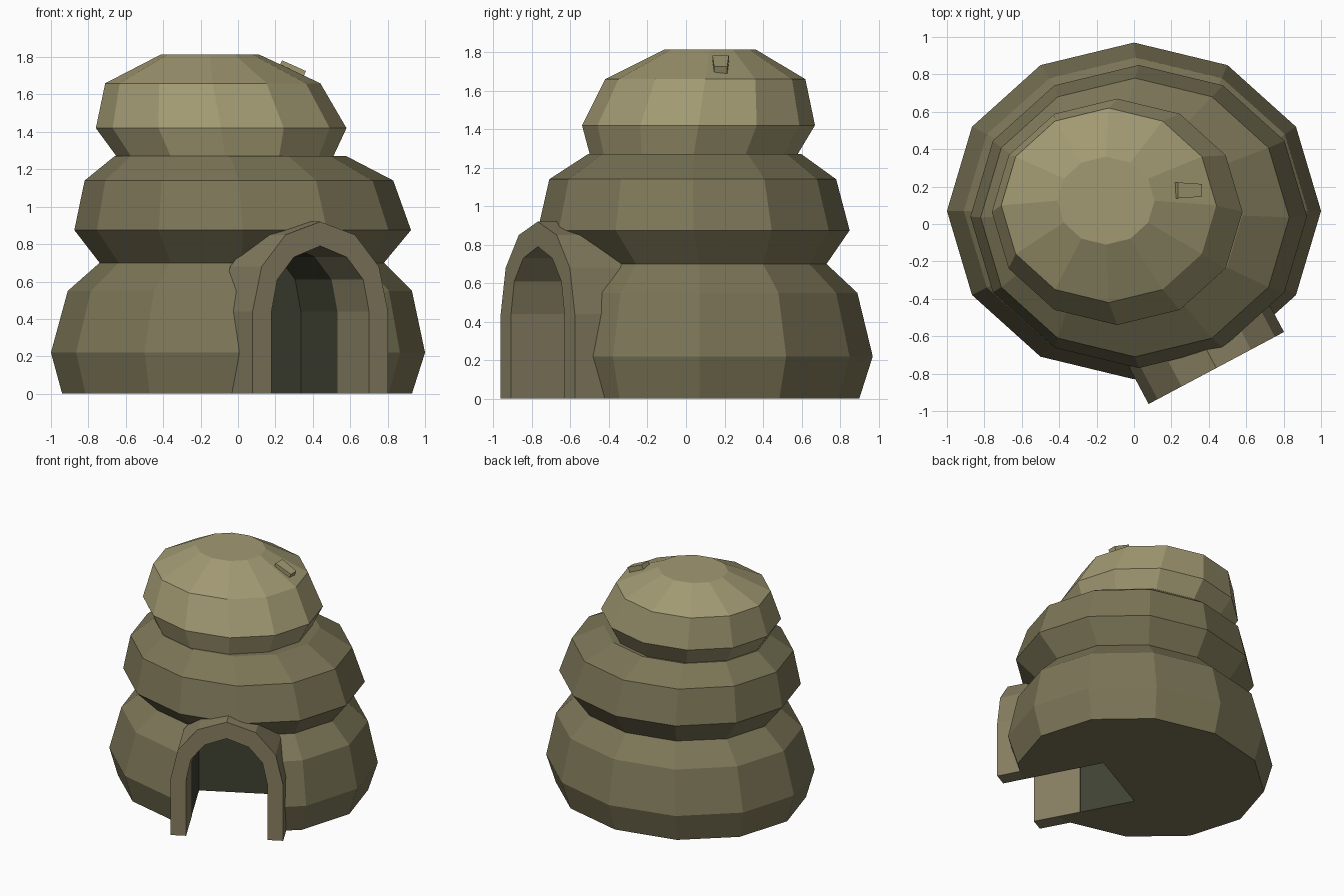
import bpy, bmesh, math
from mathutils import Matrix, Vector

if "Cube" in bpy.data.objects:
    bpy.data.objects.remove(bpy.data.objects["Cube"])


def material(name, rgb):
    m = bpy.data.materials.new(name)
    m.diffuse_color = (*rgb, 1)
    m.use_nodes = True
    m.node_tree.nodes["Principled BSDF"].inputs["Base Color"].default_value = m.diffuse_color
    return m


CLAY = material("clay", (0.20, 0.18, 0.095))
PALE = material("pale_clay", (0.36, 0.32, 0.17))
FRAME = material("door_clay", (0.24, 0.21, 0.12))
DARK = material("dark_inside", (0.05, 0.055, 0.032))


def finish(name, bm, mat, matrix=Matrix()):
    bmesh.ops.recalc_face_normals(bm, faces=bm.faces[:])
    me = bpy.data.meshes.new(name)
    bm.to_mesh(me)
    bm.free()
    me.materials.append(mat)
    ob = bpy.data.objects.new(name, me)
    ob.matrix_world = matrix
    bpy.context.collection.objects.link(ob)
    return ob


def ring_stack(name, rings, mat, sides=12):
    """Capped stack of ovals: (z, x min, x max, y min, y max)."""
    bm = bmesh.new()
    loops = []
    for z, x0, x1, y0, y1 in rings:
        loops.append([bm.verts.new(((x0 + x1) / 2 + (x1 - x0) / 2 * math.cos(a),
                                    (y0 + y1) / 2 + (y1 - y0) / 2 * math.sin(a), z))
                      for a in (math.tau * i / sides for i in range(sides))])
    for lo, hi in zip(loops, loops[1:]):
        for i in range(sides):
            j = (i + 1) % sides
            bm.faces.new((lo[i], lo[j], hi[j], hi[i]))
    bm.faces.new(loops[0][::-1])
    bm.faces.new(loops[-1])
    return finish(name, bm, mat)


def prism(name, outline, y0, y1, mat, matrix):
    """Extrude an x/z outline along y."""
    bm = bmesh.new()
    face = bm.faces.new([bm.verts.new((x, y0, z)) for x, z in outline])
    ext = bmesh.ops.extrude_face_region(bm, geom=[face], use_keep_orig=True)
    verts = [v for v in ext["geom"] if isinstance(v, bmesh.types.BMVert)]
    bmesh.ops.translate(bm, verts=verts, vec=Vector((0, y1 - y0, 0)))
    return finish(name, bm, mat, matrix)


def arch(half):
    """Mirror a half arch that ends on the centre line."""
    return half + [(-x, z) for x, z in half[-2::-1]]


# Bulging hut wall
body = ring_stack("hut_body", [
    (0.00, -0.94, 0.93, -0.76, 0.90),
    (0.22, -1.00, 1.00, -0.83, 0.97),
    (0.55, -0.91, 0.93, -0.75, 0.89),
    (0.70, -0.74, 0.78, -0.59, 0.73),
    (0.875, -0.875, 0.925, -0.77, 0.85),
    (1.14, -0.82, 0.83, -0.71, 0.78),
    (1.27, -0.66, 0.58, -0.51, 0.60)], CLAY)

# Off-centre roof dome
ring_stack("roof_dome", [
    (1.27, -0.65, 0.51, -0.50, 0.58),
    (1.42, -0.76, 0.58, -0.54, 0.67),
    (1.66, -0.71, 0.44, -0.42, 0.62),
    (1.815, -0.41, 0.11, -0.11, 0.36)], PALE)

# Arched door frame, turned towards the front right
door = Matrix.Translation((0.44, -0.77, 0)) @ Matrix.Rotation(math.radians(28), 4, 'Z')
outer = arch([(0.41, 0), (0.41, 0.44), (0.355, 0.68), (0.21, 0.85), (0, 0.92)])
inner = arch([(0.295, 0), (0.295, 0.44), (0.26, 0.61), (0.16, 0.73), (0, 0.79)])
prism("door_frame", outer + inner[::-1], 0, 0.36, FRAME, door)

# Tunnel cut through the wall and floor
hole = arch([(0.297, -0.1), (0.297, 0.44), (0.262, 0.612), (0.161, 0.732), (0, 0.792)])
cutter = prism("tunnel_cutter", hole, -0.3, 0.78, DARK, door)
cutter.hide_render = True
body.data.materials.append(DARK)
cut = body.modifiers.new("tunnel", 'BOOLEAN')
cut.operation = 'DIFFERENCE'
cut.solver = 'EXACT'
cut.material_mode = 'TRANSFER'
cut.object = cutter
bpy.context.view_layer.objects.active = body
bpy.ops.object.modifier_apply(modifier=cut.name)
bpy.data.objects.remove(cutter)

# Small stub on the roof slope
bm = bmesh.new()
bmesh.ops.create_cube(bm, size=1, matrix=Matrix.Diagonal((0.14, 0.085, 0.07, 1)))
for v in bm.verts:
    if v.co.x > 0:
        v.co.y *= 0.8
finish("roof_stub", bm, PALE, Matrix.Translation((0.285, 0.18, 1.722))
       @ Matrix.Rotation(math.radians(24), 4, 'Y'))
